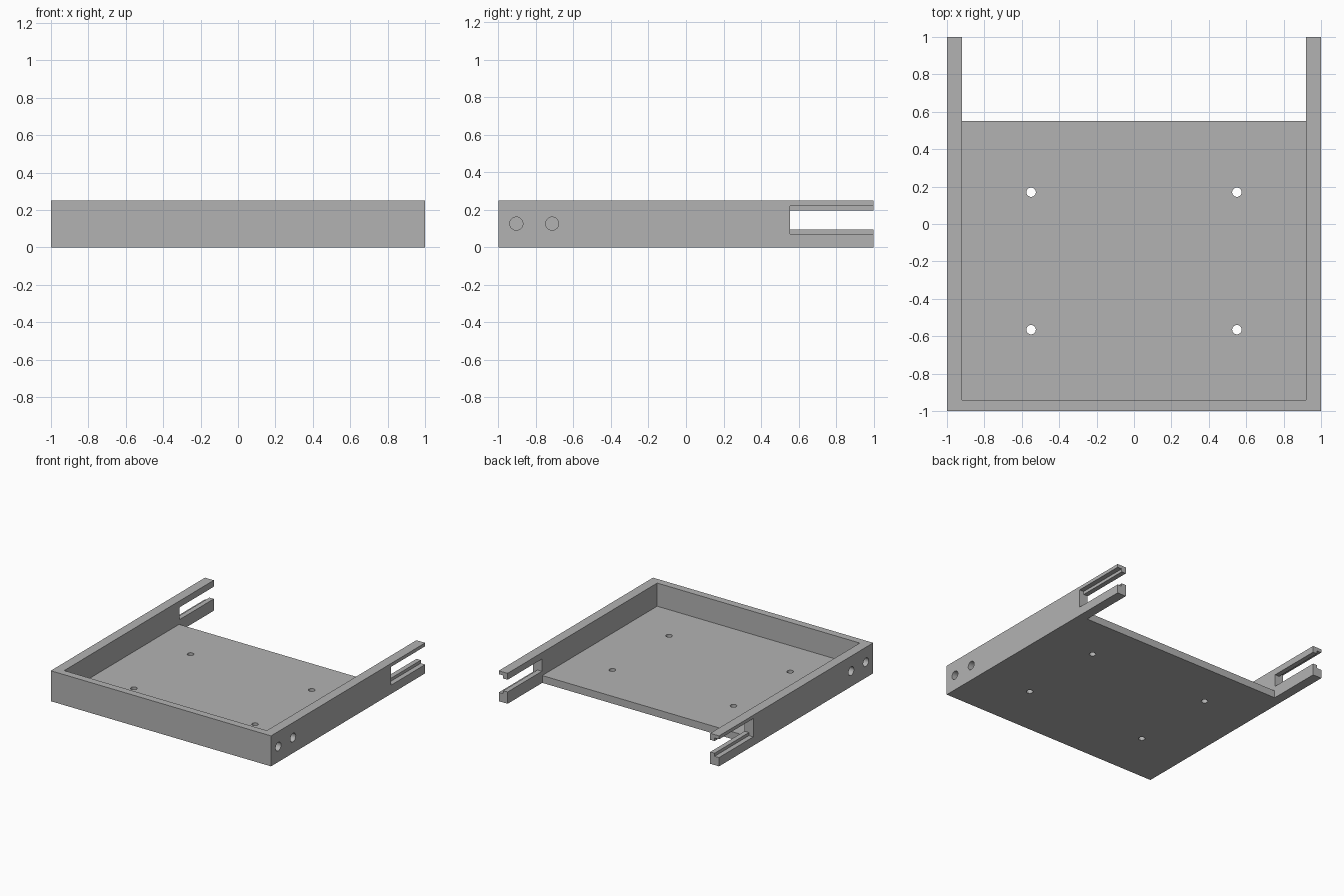
import bpy
import math

cube = bpy.data.objects.get("Cube")
if cube:
    bpy.data.objects.remove(cube, do_unlink=True)

WIDTH, HEIGHT = 1.0, 0.25        # half width, full height
INNER_X, INNER_FRONT = 0.92, -0.94
FLOOR_TOP, FLOOR_BACK = 0.06, 0.55

grey = bpy.data.materials.new("plain grey")
grey.use_nodes = True
colour = (0.45, 0.45, 0.45, 1)
grey.diffuse_color = colour
grey.node_tree.nodes["Principled BSDF"].inputs["Base Color"].default_value = colour


def box(name, low, high):
    bpy.ops.mesh.primitive_cube_add(size=1)
    ob = bpy.context.object
    ob.name = name
    ob.location = [(a + b) / 2 for a, b in zip(low, high)]
    ob.scale = [b - a for a, b in zip(low, high)]
    bpy.ops.object.transform_apply(location=True, rotation=True, scale=True)
    ob.data.materials.append(grey)
    return ob


def rod(name, radius, depth, centre, turn=0):
    bpy.ops.mesh.primitive_cylinder_add(vertices=32, radius=radius, depth=depth,
                                        location=centre, rotation=(0, turn, 0))
    ob = bpy.context.object
    ob.name = name
    ob.data.materials.append(grey)
    return ob


def cut(target, cutter):
    cutter.hide_render = True
    mod = target.modifiers.new("cut", 'BOOLEAN')
    mod.operation = 'DIFFERENCE'
    mod.solver = 'EXACT'
    mod.object = cutter
    bpy.context.view_layer.objects.active = target
    bpy.ops.object.modifier_apply(modifier=mod.name)
    bpy.data.objects.remove(cutter, do_unlink=True)


# Tray: a block hollowed from above and opened at the back
tray = box("tray", (-WIDTH, -1, 0), (WIDTH, 1, HEIGHT))
cut(tray, box("cavity", (-INNER_X, INNER_FRONT, FLOOR_TOP), (INNER_X, 1.2, 0.5)))
cut(tray, box("back_opening", (-INNER_X, FLOOR_BACK, -0.2), (INNER_X, 1.2, 0.3)))

# Slot through both rear arms
cut(tray, box("arm_slot", (-1.2, FLOOR_BACK + 0.005, 0.097), (1.2, 1.2, 0.197)))

for side in (-1, 1):
    # Wider step on the outside of each slot
    xs = sorted((side * 0.96, side * 1.2))
    cut(tray, box("slot_step", (xs[0], FLOOR_BACK + 0.005, 0.072), (xs[1], 1.2, 0.222)))
    # Blind holes in the side walls
    for y in (-0.905, -0.714):
        cut(tray, rod("side_hole", 0.035, 0.1, (side * 1.0, y, 0.127), math.pi / 2))
    # Screw holes through the floor
    for y in (-0.565, 0.17):
        cut(tray, rod("floor_hole", 0.025, 0.4, (side * 0.55, y, 0)))

bpy.ops.object.select_all(action='DESELECT')
tray.select_set(True)
bpy.context.view_layer.objects.active = tray
bpy.ops.object.shade_smooth_by_angle(angle=math.radians(30))
